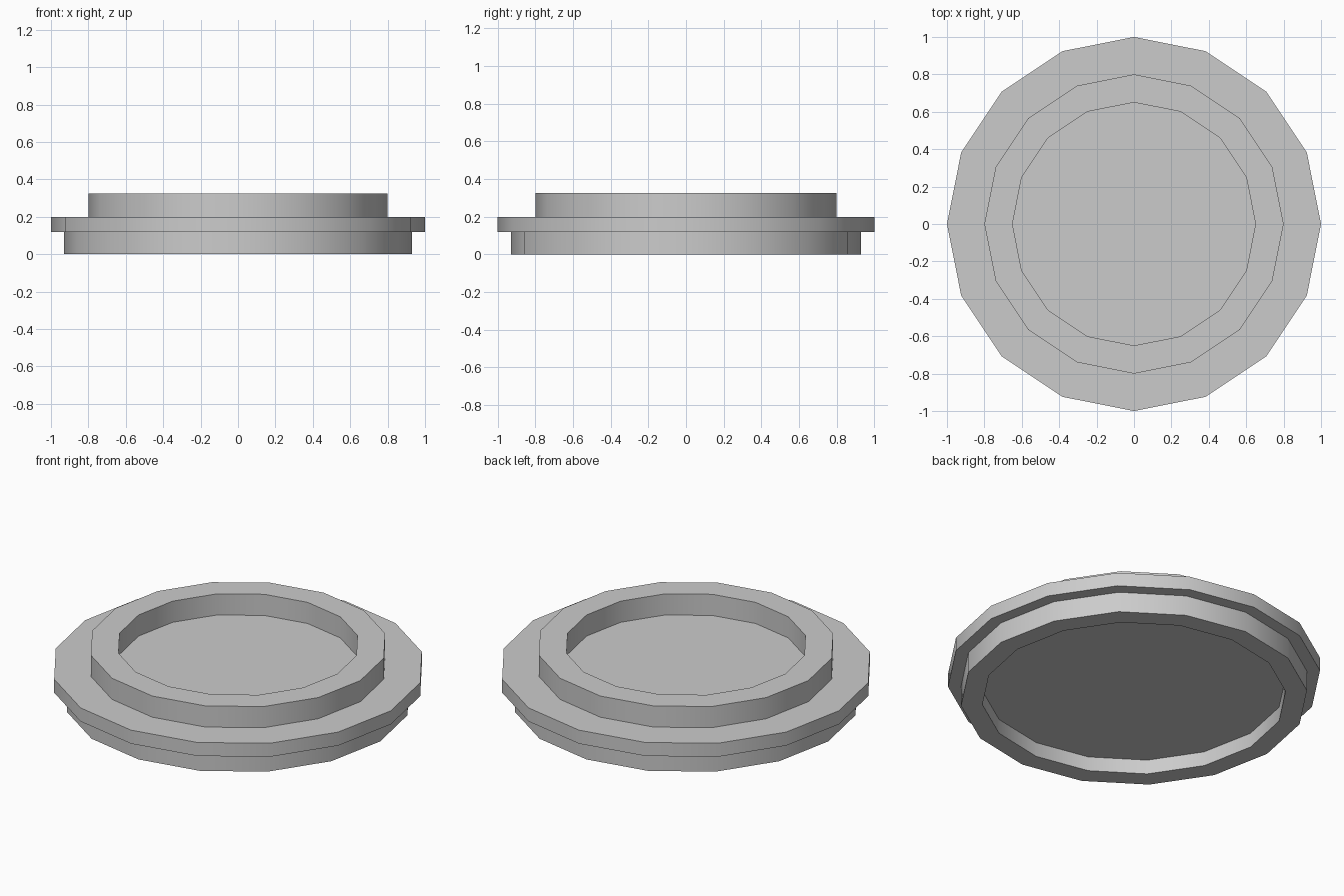
import bpy
import bmesh
import math

if "Cube" in bpy.data.objects:
    bpy.data.objects.remove(bpy.data.objects["Cube"])

SIDES = 16


def lathe(name, profile):
    """Revolve an (r, z) profile that runs from axis to axis."""
    bm = bmesh.new()
    rings = []
    for r, z in profile:
        if r == 0:
            continue
        rings.append([bm.verts.new((r * math.cos(2 * math.pi * i / SIDES),
                                    r * math.sin(2 * math.pi * i / SIDES), z))
                      for i in range(SIDES)])
    for low, high in zip(rings, rings[1:]):
        for i in range(SIDES):
            j = (i + 1) % SIDES
            bm.faces.new((low[i], low[j], high[j], high[i]))
    # Flat discs close both ends
    bm.faces.new(rings[0])
    bm.faces.new(rings[-1])
    bmesh.ops.recalc_face_normals(bm, faces=bm.faces[:])
    mesh = bpy.data.meshes.new(name)
    bm.to_mesh(mesh)
    bm.free()
    obj = bpy.data.objects.new(name, mesh)
    bpy.context.collection.objects.link(obj)
    bpy.ops.object.select_all(action='DESELECT')
    obj.select_set(True)
    bpy.context.view_layer.objects.active = obj
    bpy.ops.object.shade_smooth_by_angle(angle=math.radians(30))
    return obj


# Stepped lid: underside recess, lower rim, wide flange, raised ring, sunken top
lathe("stepped_lid", [
    (0.815, 0.085), (0.815, 0.0),
    (0.93, 0.0), (0.93, 0.12),
    (1.0, 0.12), (1.0, 0.2),
    (0.8, 0.2), (0.8, 0.325),
    (0.65, 0.325), (0.65, 0.2),
])
